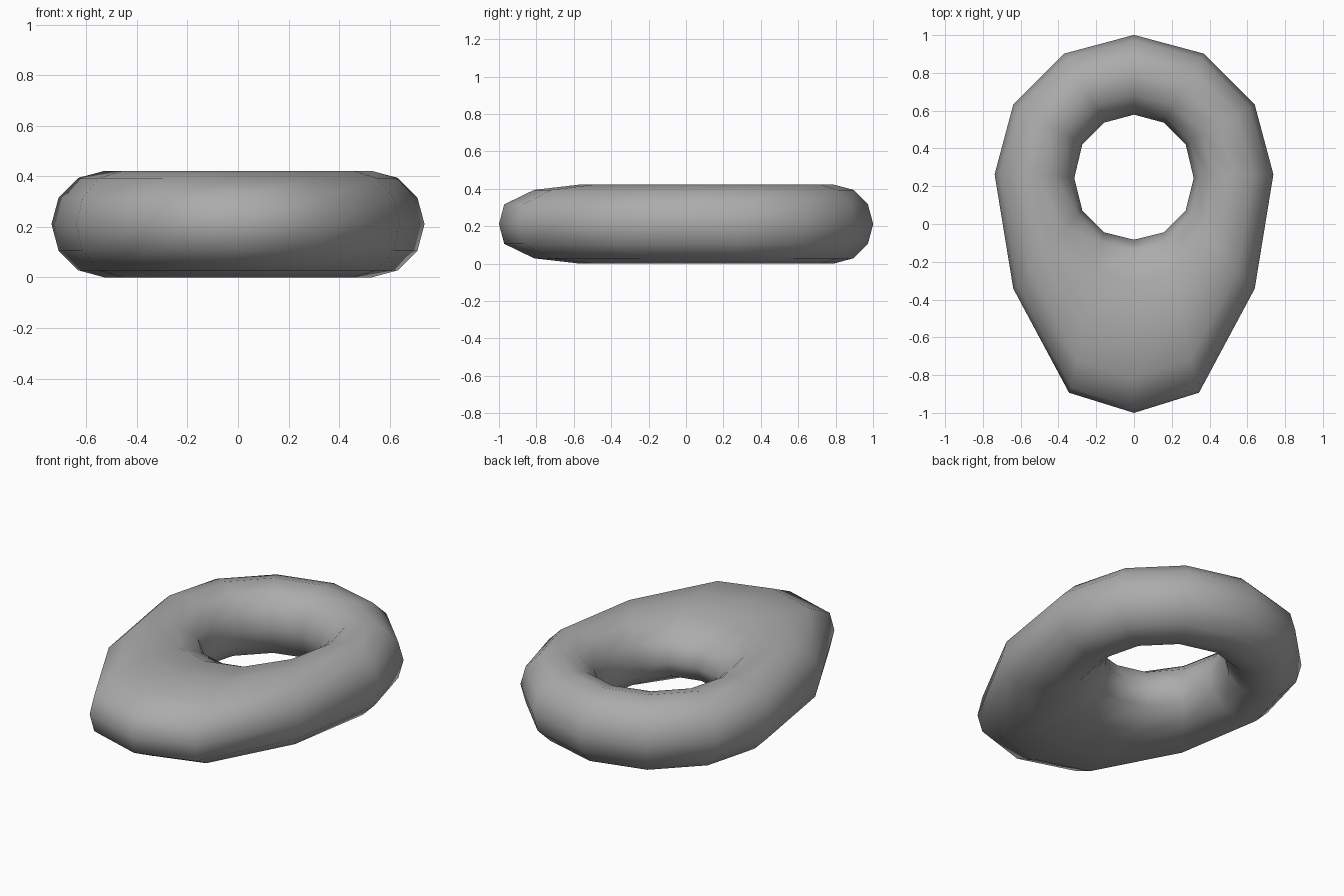
import bpy
from math import sin, cos, tau

cube = bpy.data.objects.get("Cube")
if cube:
    bpy.data.objects.remove(cube, do_unlink=True)

SIDES = 12
MAJOR, MINOR = 0.527, 0.211
CENTRE_Y = 0.263

# Plain grey material
grey = bpy.data.materials.new("plain_grey")
grey.use_nodes = True
colour = (0.41, 0.41, 0.41, 1)
grey.diffuse_color = colour
grey.node_tree.nodes["Principled BSDF"].inputs["Base Color"].default_value = colour

# Forward pull: by position across the tube (outer to inner) and around the ring (side to front)
ACROSS = [0.525, 0.525, 0.443, 0.307, 0.15, 0.06, 0.03]
AROUND = [0, 0.45, 0.985, 1]
INNER_PULL = [0.02, 0.02, 0.004, 0]
NARROW = [1, 1, 0.932, 1]

# Ring: a torus whose front half is stretched forward
verts = []
for i in range(SIDES):
    a = tau * i / SIDES
    for j in range(SIDES):
        b = tau * j / SIDES
        radius = MAJOR + MINOR * cos(b)
        x, y = radius * cos(a), radius * sin(a)
        if i == 0 or i >= SIDES // 2:
            step = 3 - abs(i - 9) if i else 0
            ring = min(j, SIDES - j)
            outer = ACROSS[ring] / ACROSS[0]
            y -= AROUND[step] * ACROSS[ring] + INNER_PULL[step] * max(0, ring - 3) / 3
            x *= 1 + (NARROW[step] - 1) * outer
        verts.append((x, y + CENTRE_Y, MINOR + MINOR * sin(b)))

faces = []
for i in range(SIDES):
    n = (i + 1) % SIDES
    for j in range(SIDES):
        m = (j + 1) % SIDES
        faces.append((i * SIDES + j, n * SIDES + j, n * SIDES + m, i * SIDES + m))

mesh = bpy.data.meshes.new("stretched_ring")
mesh.from_pydata(verts, [], faces)
mesh.materials.append(grey)
mesh.shade_smooth()
ring_object = bpy.data.objects.new("stretched_ring", mesh)
bpy.context.collection.objects.link(ring_object)
